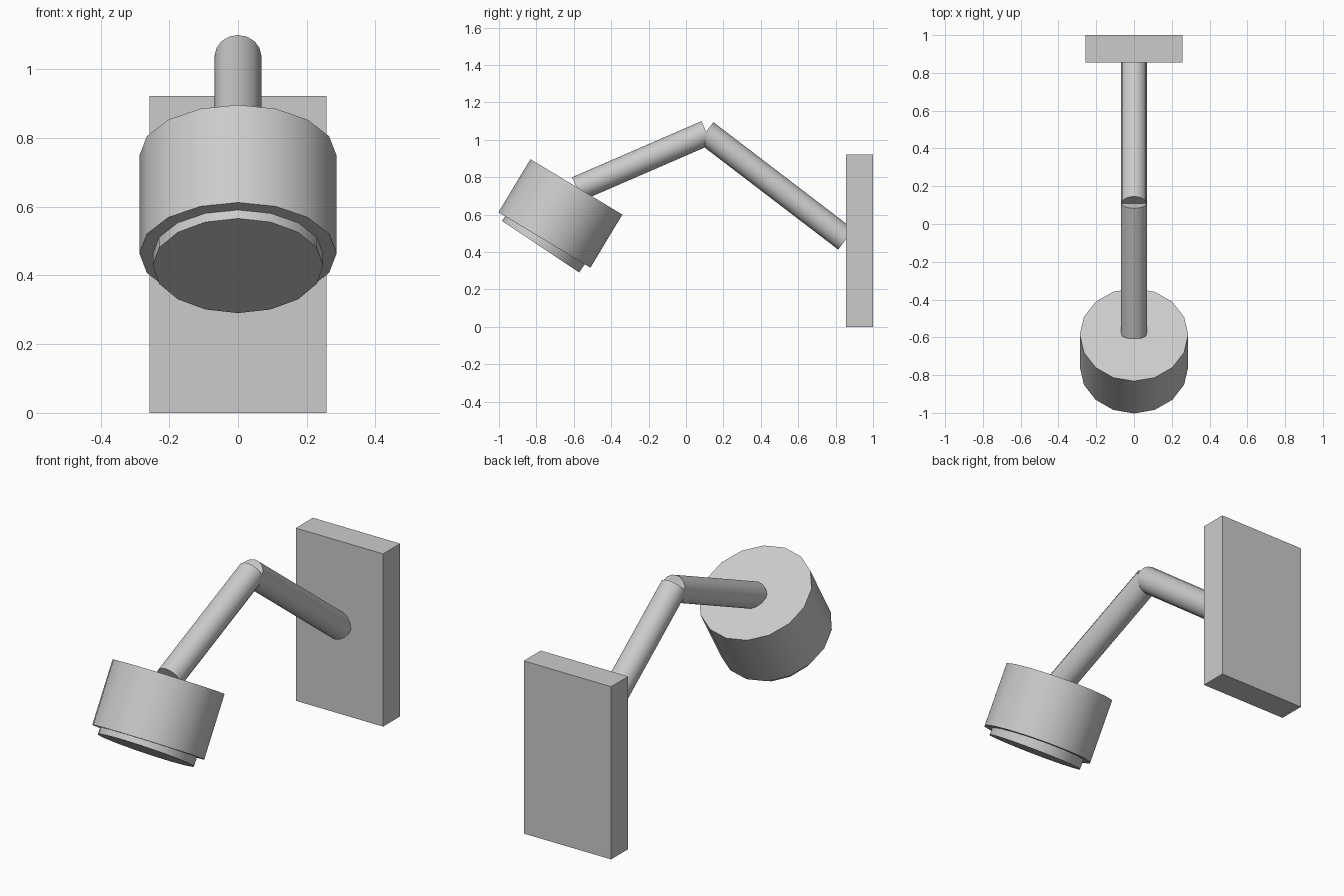
import bpy, math
from mathutils import Vector

if "Cube" in bpy.data.objects:
    bpy.data.objects.remove(bpy.data.objects["Cube"])

metal = bpy.data.materials.new("light_grey")
metal.diffuse_color = (0.6, 0.6, 0.6, 1)
metal.use_nodes = True
metal.node_tree.nodes["Principled BSDF"].inputs["Base Color"].default_value = metal.diffuse_color


def rod(name, start, end, radius, sides=16):
    """Cylinder between two (y, z) points in the x = 0 plane."""
    a, b = Vector((0, *start)), Vector((0, *end))
    d = b - a
    bpy.ops.mesh.primitive_cylinder_add(
        vertices=sides, radius=radius, depth=d.length, location=(a + b) / 2,
        rotation=(math.atan2(-d.y, d.z), 0, 0))
    ob = bpy.context.object
    ob.name = name
    ob.data.materials.append(metal)
    bpy.ops.object.shade_smooth_by_angle(angle=math.radians(30))
    return ob


# Wall plate
bpy.ops.mesh.primitive_cube_add(size=1, location=(0, 0.928, 0.461))
plate = bpy.context.object
plate.name = "wall_plate"
plate.dimensions = (0.516, 0.144, 0.922)
bpy.ops.object.transform_apply(location=False, rotation=False, scale=True)
plate.data.materials.append(metal)

# Two-part arm meeting at the elbow
rod("lower_arm", (0.855, 0.467), (0.105, 1.04), 0.068)
rod("upper_arm", (0.11, 1.037), (-0.582, 0.737), 0.068)

# Lamp head
rod("lamp_head", (-0.586, 0.748), (-0.757, 0.464), 0.287)

# Lens, tilted slightly more than the head and sunk into it
tilt = math.radians(33.7)
end = Vector((-0.777, 0.428))
rod("lens", end + 0.09 * Vector((math.sin(tilt), math.cos(tilt))), end, 0.248)
